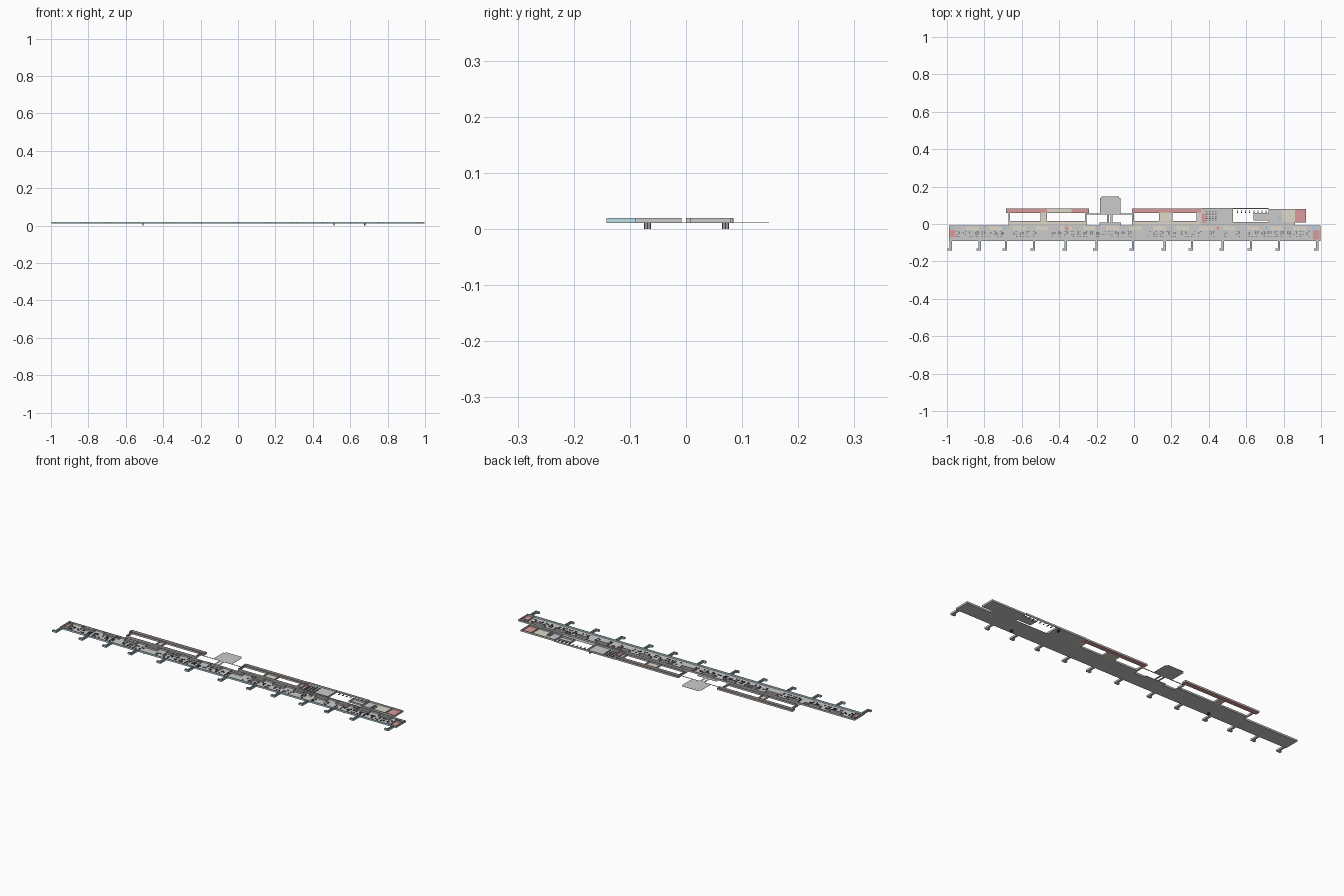
import bpy, bmesh, random
from mathutils import Matrix, Vector

random.seed(4)
F0, F1, TOP = 0.0105, 0.0115, 0.0195   # slab bottom, floor level, wall top
T = 0.0025                             # wall thickness


def material(name, rgb):
    m = bpy.data.materials.new(name)
    m.diffuse_color = (*rgb, 1)
    return m


RED = material("red_zone", (0.72, 0.33, 0.32))
BEIGE = material("beige_zone", (0.74, 0.69, 0.58))
BLUE = material("blue_zone", (0.40, 0.60, 0.75))
GLASS = material("glass", (0.50, 0.73, 0.80))
DARK = material("dark", (0.06, 0.06, 0.07))
WHITE = material("light_wall", (0.75, 0.74, 0.72))


def boxes(name, items, mat=None):
    """One object from boxes given as (x0, y0, z0, x1, y1, z1)."""
    bm = bmesh.new()
    for x0, y0, z0, x1, y1, z1 in items:
        c = Vector(((x0 + x1) / 2, (y0 + y1) / 2, (z0 + z1) / 2))
        s = Matrix.Diagonal((x1 - x0, y1 - y0, z1 - z0, 1))
        bmesh.ops.create_cube(bm, size=1, matrix=Matrix.Translation(c) @ s)
    me = bpy.data.meshes.new(name)
    bm.to_mesh(me)
    bm.free()
    ob = bpy.data.objects.new(name, me)
    bpy.context.collection.objects.link(ob)
    if mat:
        me.materials.append(mat)
    return ob


def slabs(name, rects, mat=None, z0=F0, z1=F1):
    return boxes(name, [(a, b, z0, c, d, z1) for a, b, c, d in rects], mat)


def ring(a, b, c, d, t=T, h=TOP):
    """Four walls just inside a rectangle."""
    return [(a, b, F1, c, b + t, h), (a, d - t, F1, c, d, h),
            (a, b + t, F1, a + t, d - t, h), (c - t, b + t, F1, c, d - t, h)]


# Floors
slabs("concourse_floor", [(-0.99, -0.09, 0.997, -0.008)])
slabs("concourse_back_floor", [(-0.67, -0.008, -0.25, 0.015), (-0.185, -0.008, -0.07, 0.008),
                               (-0.01, -0.008, 0.36, 0.015)])
slabs("rear_hall_floor", [(0.36, -0.008, 0.53, 0.085), (0.72, 0.008, 0.92, 0.08),
                          (0.53, -0.008, 0.72, 0.012), (0.64, 0.02, 0.72, 0.06),
                          (0.53, 0.08, 0.72, 0.085), (0.72, -0.008, 0.86, 0.008)])
slabs("rear_corridor_floor", [(-0.685, 0.058, -0.24, 0.083), (-0.012, 0.058, 0.36, 0.083)], RED)
links = [(-0.672, 0.015, -0.664, 0.058), (-0.5, 0.015, -0.465, 0.058), (-0.262, 0.015, -0.254, 0.058),
         (-0.01, 0.015, 0.0, 0.058), (0.135, 0.015, 0.205, 0.058), (0.335, 0.015, 0.36, 0.058)]
slabs("link_floor", links, BEIGE)
slabs("thin_walkway", [(-0.254, 0.05, -0.01, 0.055)])
slabs("stem_walkway", [(-0.145, 0.008, -0.135, 0.055), (-0.125, 0.008, -0.115, 0.055)])

# Square plaza sheet with stepped corners
slabs("plaza_sheet", [(-0.183, 0.055, -0.073, 0.138), (-0.175, 0.138, -0.081, 0.148)], None, F0, F0 + 0.0008)

# Outer walls
boxes("concourse_front_glass", [(-0.99, -0.09, F1, 0.997, -0.0875, TOP)], GLASS)
boxes("concourse_walls", ring(-0.99, -0.09, 0.997, -0.008)[1:], WHITE)
walls = []
for r in [(-0.685, 0.058, -0.24, 0.083), (-0.012, 0.058, 0.36, 0.083), (0.36, 0.0, 0.53, 0.085),
          (0.72, 0.008, 0.92, 0.08), (0.64, 0.02, 0.72, 0.06)]:
    walls += ring(*r)
for a, b, c, d in links:
    walls += [(a, b, F1, a + 0.002, d, TOP), (c - 0.002, b, F1, c, d, TOP)]
walls += [(-0.67, 0.0125, F1, -0.25, 0.015, TOP), (-0.01, 0.0125, F1, 0.36, 0.015, TOP),
          (0.53, 0.083, F1, 0.72, 0.085, TOP)]
boxes("rear_walls", walls, WHITE)

# Boarding piers: narrow glazed arms with a short hooked foot
piers = [-0.98, -0.825, -0.685, -0.535, -0.365, -0.2, -0.005, 0.165, 0.31, 0.475, 0.625, 0.775, 0.98]
pf, pg = [], []
for x in piers:
    pf += [(x - 0.006, -0.142, x + 0.006, -0.09), (x - 0.018, -0.142, x - 0.006, -0.13)]
    pg += [(x + 0.0045, -0.142, F1, x + 0.006, -0.09, TOP), (x - 0.006, -0.13, F1, x - 0.0045, -0.09, TOP),
           (x - 0.018, -0.142, F1, x + 0.0045, -0.1405, TOP), (x - 0.018, -0.1315, F1, x - 0.006, -0.13, TOP),
           (x - 0.018, -0.1405, F1, x - 0.0165, -0.1315, TOP)]
slabs("pier_floors", pf)
boxes("pier_glass", pg, GLASS)

# Coloured floor zones
Z = dict(z0=F1, z1=F1 + 0.0004)
red = [(-0.985, -0.07, -0.955, -0.03), (0.36, 0.003, 0.385, 0.055), (0.86, 0.01, 0.917, 0.078),
       (0.955, -0.085, 0.993, -0.03), (-0.37, -0.035, -0.35, -0.012), (0.44, -0.03, 0.455, -0.012)]
slabs("red_rooms", red, RED, **Z)
beige = [(-0.67, -0.006, -0.25, 0.012), (-0.01, -0.006, 0.35, 0.012), (0.79, 0.01, 0.86, 0.078)]
beige += [(x, -0.034, x + 0.07, -0.011) for x in [-0.9 + 0.125 * i for i in range(15)]]
slabs("beige_rooms", beige, BEIGE, **Z)
slabs("beige_corridor_bay", [(-0.465, 0.06, -0.335, 0.081)], BEIGE, **Z)
blue = [(x, -0.03, x + 0.018, -0.012) for x in (-0.98, -0.7, -0.22, 0.1, 0.4, 0.7, 0.95)]
blue += [(0.77, 0.02, 0.785, 0.05)]
slabs("blue_rooms", blue, BLUE, **Z)

# Room partitions along the back of the concourse
parts = []
for r in red + beige[3:] + blue:
    parts += ring(*r, t=0.0012)
boxes("room_partitions", parts, WHITE)

# Counters and seating along the concourse
seats = []
for i in range(56):
    x = -0.95 + i * 0.034
    if random.random() < 0.2:
        continue
    for y in (-0.068, -0.059, -0.05, -0.041):
        for k in range(2):
            if random.random() < 0.65:
                u = x + k * 0.012 + random.uniform(-0.002, 0.002)
                seats.append((u, y, F1, u + 0.007, y + 0.004, F1 + 0.003))
boxes("concourse_seats", seats, DARK)
boxes("hall_seats", [(0.385 + 0.016 * i, 0.015 + 0.012 * j, F1, 0.393 + 0.016 * i, 0.019 + 0.012 * j, F1 + 0.003)
                     for i in range(4) for j in range(5)], DARK)

# Small floating markers in the open courtyard
boxes("court_markers", [(0.55 + 0.022 * i, y, F1, 0.555 + 0.022 * i, y + 0.004, F1 + 0.003)
                        for i in range(8) for y in (0.068, 0.06)], DARK)

# Stair posts dropping to the lower level
boxes("lower_stairs", [(x + 0.005 * i, y + 0.005 * j, 0, x + 0.005 * i + 0.003, y + 0.005 * j + 0.003, F0)
                       for x, y in ((-0.51, -0.075), (0.51, 0.064), (0.675, -0.075))
                       for i in range(2) for j in range(3)], DARK)
